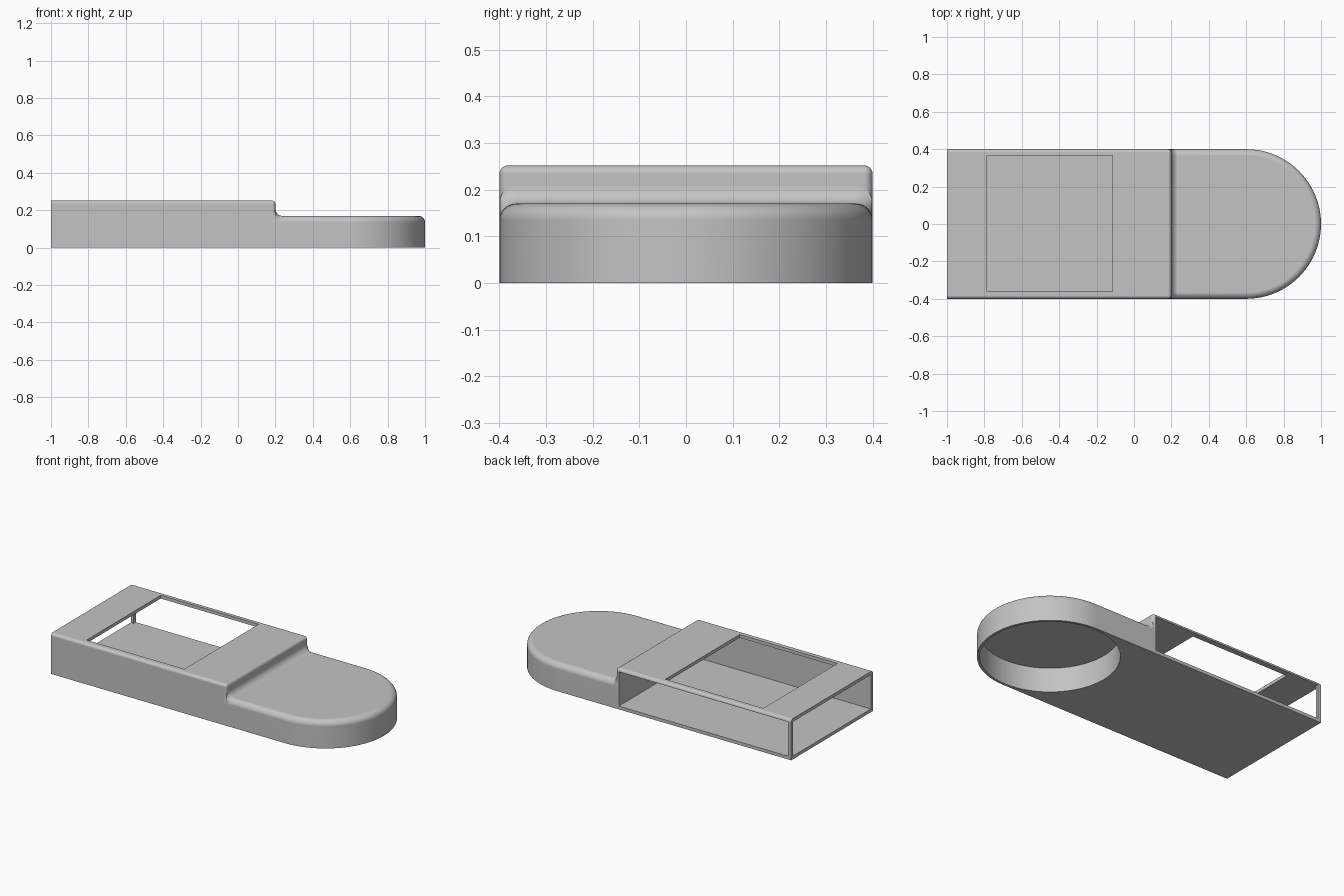
import bpy, bmesh, math

if "Cube" in bpy.data.objects:
    bpy.data.objects.remove(bpy.data.objects["Cube"], do_unlink=True)

grey = bpy.data.materials.new("plain grey")
grey.use_nodes = True
grey.diffuse_color = (0.55, 0.55, 0.55, 1)
grey.node_tree.nodes["Principled BSDF"].inputs["Base Color"].default_value = grey.diffuse_color

HALF = 0.4          # half width of the body
TOP, DECK = 0.252, 0.17   # heights of the box and of the low round end
STEP = 0.2          # where the box drops to the low end
WALL = 0.02
ROUND = 0.035       # edge radius of the low end


def make_object(name, bm):
    bmesh.ops.recalc_face_normals(bm, faces=bm.faces)
    mesh = bpy.data.meshes.new(name)
    bm.to_mesh(mesh)
    bm.free()
    mesh.materials.append(grey)
    obj = bpy.data.objects.new(name, mesh)
    bpy.context.collection.objects.link(obj)
    return obj


def prism(name, outline, z0, z1, radius=0, rule=None):
    """Extrude an outline upward and round the edges picked by the rule."""
    bm = bmesh.new()
    face = bm.faces.new([bm.verts.new((x, y, z0)) for x, y in outline])
    new = bmesh.ops.extrude_face_region(bm, geom=[face])["geom"]
    for v in new:
        if isinstance(v, bmesh.types.BMVert):
            v.co.z = z1
    bmesh.ops.recalc_face_normals(bm, faces=bm.faces)
    if rule:
        edges = [e for e in bm.edges if rule(e.verts[0].co, e.verts[1].co)]
        bmesh.ops.bevel(bm, geom=edges, offset=radius, segments=6,
                        profile=0.5, affect='EDGES')
    return make_object(name, bm)


def block(name, x0, x1, y0, y1, z0, z1, radius=0, rule=None):
    outline = [(x0, y0), (x1, y0), (x1, y1), (x0, y1)]
    return prism(name, outline, z0, z1, radius, rule)


def combine(target, tool, operation):
    tool.hide_render = True
    mod = target.modifiers.new(operation, 'BOOLEAN')
    mod.operation = operation
    mod.solver = 'EXACT'
    mod.object = tool
    bpy.context.view_layer.objects.active = target
    bpy.ops.object.modifier_apply(modifier=mod.name)
    bpy.data.objects.remove(tool, do_unlink=True)


# Tall box, rounded along the top and at the step, square at the open end
def box_edges(a, b):
    at_step = min(a.x, b.x) > 0
    on_top = min(a.z, b.z) > TOP / 2
    at_end = max(a.x, b.x) < 0
    return (on_top and not at_end) or (at_step and abs(a.z - b.z) > 0.1)


casing = block("casing", -1, STEP, -HALF, HALF, 0, TOP, 0.018, box_edges)

# Low end with a half-round outline
arc = [math.radians(-90 + 180 * i / 48) for i in range(49)]
outline = [(0.1, -HALF)]
outline += [(0.6 + HALF * math.cos(a), HALF * math.sin(a)) for a in arc]
outline += [(0.1, HALF)]
low_end = prism("low_end", outline, 0, DECK, ROUND,
                lambda a, b: min(a.z, b.z) > DECK / 2)

# Concave fillet at the step, following the rounded sides of the low end
angles = [math.radians(90 * i / 8) for i in range(9)]
side = [(HALF - 0.001 - ROUND * (1 - math.sin(a)),
         DECK - ROUND * (1 - math.cos(a))) for a in angles]
stations = [(-y, h) for y, h in reversed(side)] + side
# the side arc starts at the deck, so each station is measured from it
stations = sorted((math.copysign(HALF - 0.001 - ROUND + ROUND * math.sin(a), s),
                   DECK - ROUND + ROUND * math.cos(a))
                  for a in angles for s in (-1, 1))
cove = 0.04
bm = bmesh.new()
rings = []
for y, h in stations:
    h -= 0.001
    section = [(STEP - WALL, 0.09), (STEP + cove, 0.09)]
    section += [(STEP + cove * (1 - math.sin(a)), h + cove * (1 - math.cos(a)))
                for a in angles]
    section += [(STEP - WALL, h + cove)]
    rings.append([bm.verts.new((x, y, z)) for x, z in section])
for r, s in zip(rings, rings[1:]):
    for i in range(len(r)):
        j = (i + 1) % len(r)
        bm.faces.new((r[i], r[j], s[j], s[i]))
bm.faces.new(rings[0])
bm.faces.new(rings[-1])
step_fillet = make_object("step_fillet", bm)

combine(casing, low_end, 'UNION')
combine(casing, step_fillet, 'UNION')

# Hollow inside, open at the end, with a side opening and a top window
inner = STEP - WALL
roof = TOP - WALL
combine(casing, block("cavity", -1.1, inner, WALL - HALF, HALF - WALL, WALL, roof), 'DIFFERENCE')
combine(casing, block("side_opening", WALL - 1, inner, 0.3, 0.5, WALL, roof), 'DIFFERENCE')
combine(casing, block("top_window", -0.785, -0.115, -0.36, 0.365, 0.1, 0.4), 'DIFFERENCE')

# Round recess under the low end
circle = [(0.6 + 0.385 * math.cos(math.tau * i / 96),
           0.385 * math.sin(math.tau * i / 96)) for i in range(96)]
combine(casing, prism("recess", circle, -0.1, DECK - WALL), 'DIFFERENCE')

# Smooth the rounded edges and keep the flats flat
bpy.ops.object.select_all(action='DESELECT')
casing.select_set(True)
bpy.context.view_layer.objects.active = casing
bpy.ops.object.shade_smooth_by_angle(angle=math.radians(30))
casing.modifiers.new("flat_shading", 'WEIGHTED_NORMAL').keep_sharp = True
